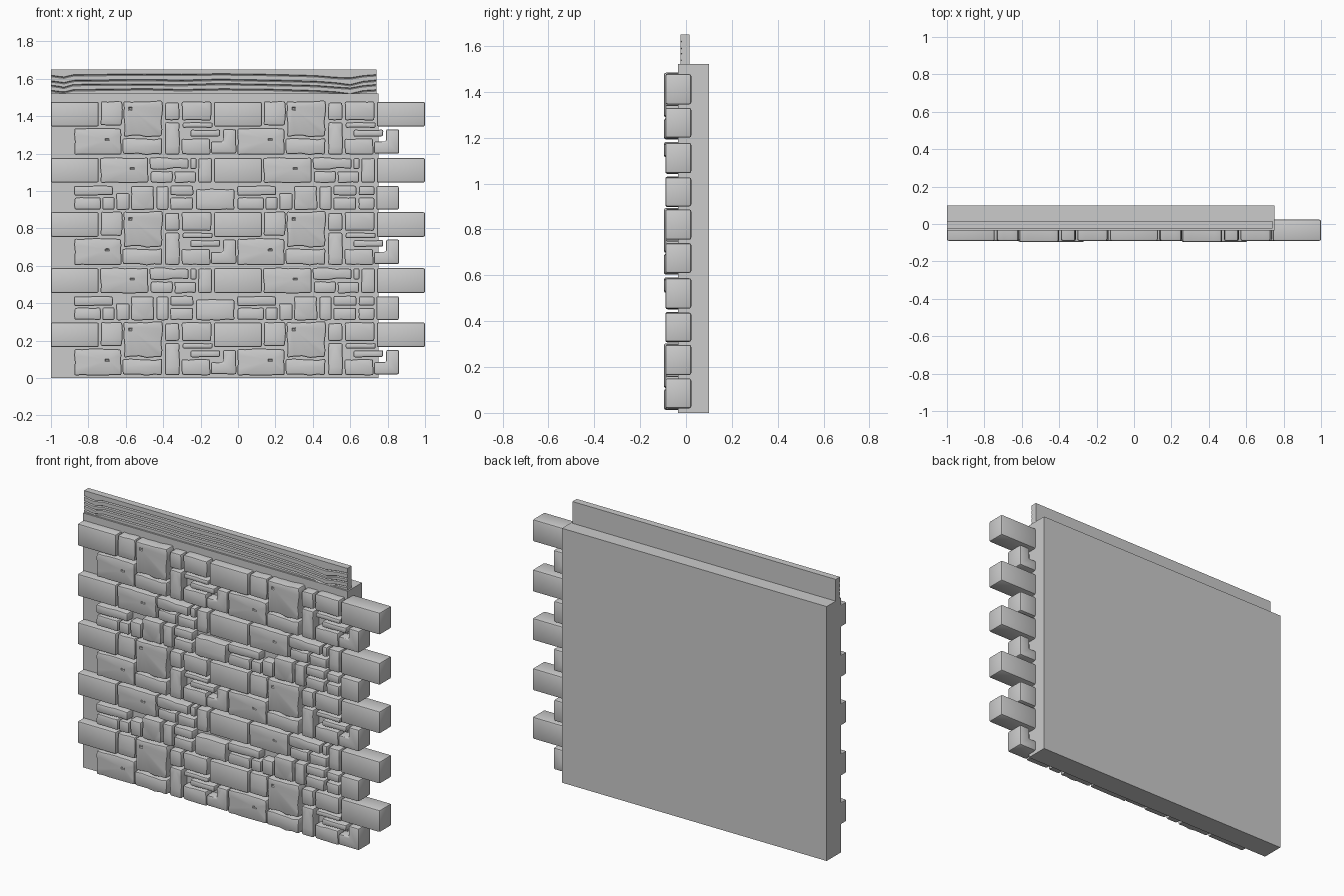
import bpy, bmesh, math, random
from mathutils import Vector

if "Cube" in bpy.data.objects:
    bpy.data.objects.remove(bpy.data.objects["Cube"])

random.seed(7)
PX, PZ = 0.872, 0.59          # repeat of the stone pattern
FRONT, WALL = -0.09, -0.03


def link(name, mesh, loc=(0, 0, 0)):
    ob = bpy.data.objects.new(name, mesh)
    ob.location = loc
    bpy.context.collection.objects.link(ob)
    return ob


def box(name, x0, x1, y0, y1, z0, z1):
    bm = bmesh.new()
    bmesh.ops.create_cube(bm, size=1)
    for v in bm.verts:
        v.co = ((x0 + x1) / 2 + v.co.x * (x1 - x0), (y0 + y1) / 2 + v.co.y * (y1 - y0),
                (z0 + z1) / 2 + v.co.z * (z1 - z0))
    me = bpy.data.meshes.new(name)
    bm.to_mesh(me)
    bm.free()
    return link(name, me)


def rect(x0, x1, z0, z1):
    return [(x0, z0), (x1, z0), (x1, z1), (x0, z1)]


def wobbled(poly, amount):
    """Subdivide an outline and push the new points in and out."""
    if not amount:
        return poly
    out = []
    for i, (ax, az) in enumerate(poly):
        bx, bz = poly[(i + 1) % len(poly)]
        length = math.hypot(bx - ax, bz - az)
        n = max(1, round(length / 0.04))
        for k in range(n):
            t = k / n
            d = random.uniform(-amount, amount)
            out.append((ax + (bx - ax) * t + d * (bz - az) / length,
                        az + (bz - az) * t - d * (bx - ax) / length))
    return out


def stone_mesh(name, poly, wobble=0.0, chip=None, front=FRONT, back=WALL, round_back=False):
    bm = bmesh.new()
    pts = wobbled(poly, wobble)
    face = bm.faces.new([bm.verts.new((x, front, z)) for x, z in pts])
    ext = bmesh.ops.extrude_face_region(bm, geom=[face], use_keep_orig=True)
    for v in [g for g in ext["geom"] if isinstance(g, bmesh.types.BMVert)]:
        v.co.y = back
    bmesh.ops.recalc_face_normals(bm, faces=bm.faces[:])
    edges = [e for e in bm.edges if e.calc_face_angle(0) > 0.6
             and (round_back or min(v.co.y for v in e.verts) < back - 0.01)]
    bmesh.ops.bevel(bm, geom=edges, offset=0.009, segments=2, profile=0.5,
                    affect='EDGES', clamp_overlap=True)
    if chip:
        # small dent sunk into the face
        face = max((f for f in bm.faces if f.normal.y < -0.9), key=lambda f: f.calc_area())
        mid = face.calc_center_median()
        for scale, depth in ((0.10, 0.0), (0.05, 0.006)):
            bmesh.ops.inset_individual(bm, faces=[face], thickness=0.0001)
            c = Vector((chip[0], front + depth, chip[1]))
            verts = list(face.verts)
            m = sum((v.co for v in verts), Vector()) / len(verts)
            s = scale if depth == 0 else 0.5
            for v in verts:
                v.co = c + Vector(((v.co.x - m.x) * s, 0, (v.co.z - m.z) * s))
    me = bpy.data.meshes.new(name)
    bm.to_mesh(me)
    bm.free()
    me.shade_smooth()
    me.set_sharp_from_angle(angle=math.radians(35))
    return me


# backing wall
box("backing_wall", -1, 0.75, -0.035, 0.10, 0, 1.52)

# wooden plank on top with wavy grain grooves cut in the front
bm = bmesh.new()
XS = [-1, -0.96, -0.93, -0.88, -0.7, -0.5, -0.3, -0.1, 0.1, 0.3, 0.42, 0.52, 0.6, 0.67, 0.74]
DIP = [0, -.006, -.012, .004, .006, .008, .005, .010, .008, .002, -.002, -.010, -.018, -.002, .004]
levels = [(1.50, -0.025)]
for g in (1.535, 1.562, 1.585, 1.615):
    levels += [(g - 0.004, -0.025), (g, -0.018), (g + 0.004, -0.025)]
levels += [(1.65, -0.025), (1.65, 0.015), (1.50, 0.015)]
grid = []
for x, d in zip(XS, DIP):
    offs = [d * random.uniform(0.7, 1.1) for _ in range(4)]
    grid.append([bm.verts.new((x, y, z + (offs[(i - 1) // 3] if 1 <= i <= 12 else 0)))
                 for i, (z, y) in enumerate(levels)])
n = len(levels)
for a, b in zip(grid, grid[1:]):
    for i in range(n):
        j = (i + 1) % n
        bm.faces.new((a[i], b[i], b[j], a[j]))
bm.faces.new(grid[0])
bm.faces.new(grid[-1])
bmesh.ops.recalc_face_normals(bm, faces=bm.faces[:])
me = bpy.data.meshes.new("top_plank")
bm.to_mesh(me)
bm.free()
link("top_plank", me)

# stones of one pattern tile: x0, x1, z0, z1, wobble (thousandths)
ROWS = {
    "a": [(-.875, -.625, .015, .155, 3), (-.615, -.405, .015, .10, 5), (-.39, -.313, .015, .188, 2),
          (-.30, -.15, .015, .10, 3), (-.255, -.095, .112, .148, 2), (-.297, -.135, .157, .187, 2)],
    "b": [(-1, -.745, .165, .297, 0), (-.735, -.62, .17, .30, 4), (-.61, -.405, .112, .30, 5),
          (-.39, -.315, .20, .292, 2), (-.30, -.143, .197, .297, 2)],
    "c": [(-.875, -.735, .31, .375, 3), (-.875, -.67, .387, .437, 3), (-.725, -.66, .31, .377, 1),
          (-.65, -.58, .31, .40, 2), (-.572, -.45, .31, .437, 3), (-.435, -.372, .31, .435, 2),
          (-.362, -.24, .31, .375, 2), (-.362, -.24, .387, .44, 3)],
    "d": [(-1, -.745, .455, .587, 0), (-.735, -.48, .455, .587, 4), (-.47, -.265, .528, .588, 5),
          (-.467, -.35, .455, .515, 3), (-.34, -.225, .455, .515, 3), (-.255, -.222, .527, .587, 1),
          (-.213, -.14, .455, .585, 1)],
}
CHIPS = {("a", 0): (-.70, .095), ("b", 2): (-.575, .26), ("d", 1): (-.565, .53)}
L_SHAPE = [(-.145, .02), (-.01, .02), (-.01, .15), (-.08, .15), (-.08, .085), (-.145, .085)]


def courses(row):
    return range(3 if row in "ab" else 2)


def place(name, mesh, row, columns):
    for c in columns:
        for k in courses(row):
            link(name, mesh, (c * PX, 0, k * PZ))


# repeated facing stones
for row, stones in ROWS.items():
    for i, (x0, x1, z0, z1, w) in enumerate(stones):
        front = FRONT - (0.006 if w == 5 else 0)
        name = f"stone_{row}{i + 1}"
        place(name, stone_mesh(name, rect(x0, x1, z0, z1), w / 1000, CHIPS.get((row, i)), front), row, (0, 1))

# stones in the middle seam
place("seam_step_stone", stone_mesh("seam_step_stone", L_SHAPE, 0.001), "a", (0,))
place("seam_long_stone", stone_mesh("seam_long_stone", rect(-.225, -.02, .31, .42), 0.003), "c", (0,))
place("seam_end_stone", stone_mesh("seam_end_stone", rect(.645, .73, .31, .375), 0.002), "c", (0,))
place("seam_cap_stone", stone_mesh("seam_cap_stone", rect(.645, .73, .387, .437), 0.002), "c", (0,))

# deep interlocking end stones on the right side
deep = dict(back=0.023, round_back=True)
place("end_stone_long_b", stone_mesh("end_stone_long_b", rect(.742, 1, .165, .297), **deep), "b", (0,))
place("end_stone_long_d", stone_mesh("end_stone_long_d", rect(.742, 1, .455, .587), **deep), "d", (0,))
place("end_stone_short", stone_mesh("end_stone_short", rect(.74, .86, .31, .437), **deep), "c", (0,))
place("end_stone_step", stone_mesh("end_stone_step", [(x + PX, z) for x, z in L_SHAPE], **deep), "a", (0,))
